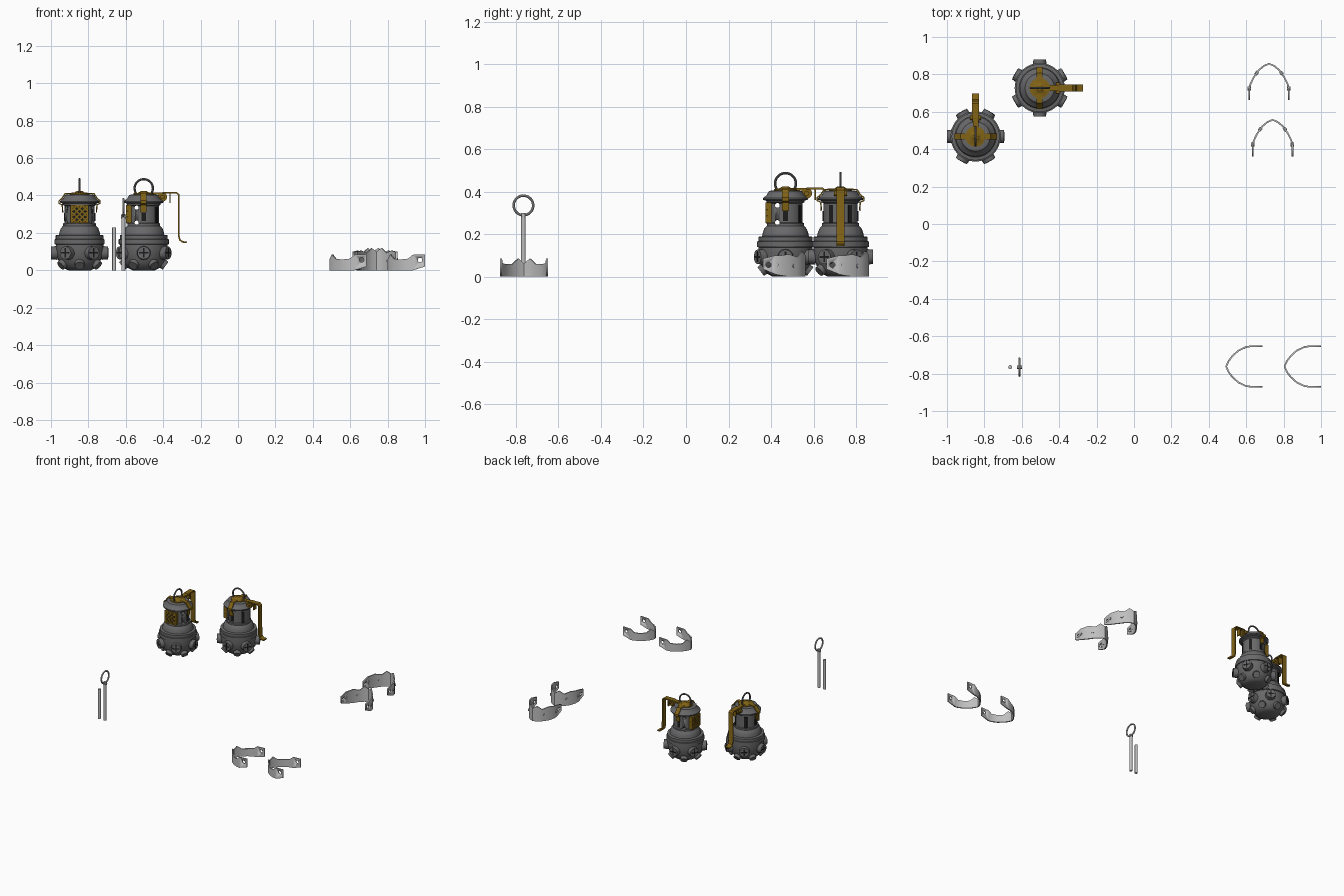
import bpy, bmesh, math
from mathutils import Matrix, Vector

if "Cube" in bpy.data.objects:
    bpy.data.objects.remove(bpy.data.objects["Cube"])

def material(name, rgb):
    m = bpy.data.materials.new(name)
    m.diffuse_color = (*rgb, 1)
    m.use_nodes = True
    m.node_tree.nodes["Principled BSDF"].inputs["Base Color"].default_value = m.diffuse_color
    return m

GREY = material("gunmetal grey", (0.14, 0.14, 0.145))
GOLD = material("aged brass", (0.22, 0.125, 0.008))
LIGHT = material("light steel", (0.52, 0.52, 0.52))
BLACK = material("slot black", (0.012, 0.012, 0.012))
I = Matrix.Identity(4)

def finish(name, bm, mat, M=I, angle=32):
    bmesh.ops.recalc_face_normals(bm, faces=bm.faces)
    for f in bm.faces:
        f.smooth = True
    for e in bm.edges:
        e.smooth = e.is_manifold and e.calc_face_angle(0) < math.radians(angle)
    bm.transform(M)
    me = bpy.data.meshes.new(name)
    bm.to_mesh(me)
    bm.free()
    me.materials.append(mat)
    ob = bpy.data.objects.new(name, me)
    bpy.context.collection.objects.link(ob)
    return ob

def apply(ob):
    dg = bpy.context.evaluated_depsgraph_get()
    me = bpy.data.meshes.new_from_object(ob.evaluated_get(dg))
    ob.modifiers.clear()
    ob.data = me

def cut(ob, cutter):
    b = ob.modifiers.new("cut", 'BOOLEAN')
    b.operation, b.object = 'DIFFERENCE', cutter
    cutter.hide_render = True
    apply(ob)
    bpy.data.objects.remove(cutter)

def lathe(prof, n=40):
    bm = bmesh.new()
    rings = [[bm.verts.new((r * math.cos(a), r * math.sin(a), z))
              for a in (2 * math.pi * k / n for k in range(n))] for r, z in prof]
    for a, b in zip(rings, rings[1:]):
        for k in range(n):
            bm.faces.new((a[k], a[(k + 1) % n], b[(k + 1) % n], b[k]))
    bm.faces.new(rings[0])
    bm.faces.new(rings[-1])
    return bm

def cyl(bm, p, d, r, h, r2=None, n=20):
    M = Matrix.Translation(p) @ Vector(d).to_track_quat('Z', 'Y').to_matrix().to_4x4()
    bmesh.ops.create_cone(bm, cap_ends=True, segments=n, radius1=r,
                          radius2=r if r2 is None else r2, depth=h, matrix=M)
    return M

def box(bm, size, M):
    bmesh.ops.create_cube(bm, size=1, matrix=M @ Matrix.Diagonal((*size, 1)))

def torus(R, r, n=36, m=10):
    # ring in the local XZ plane
    bm = bmesh.new()
    g = [[bm.verts.new(((R + r * math.cos(b)) * math.cos(a), r * math.sin(b),
                        (R + r * math.cos(b)) * math.sin(a)))
          for b in (2 * math.pi * j / m for j in range(m))]
         for a in (2 * math.pi * i / n for i in range(n))]
    for i in range(n):
        for j in range(m):
            bm.faces.new((g[i][j], g[(i + 1) % n][j], g[(i + 1) % n][(j + 1) % m], g[i][(j + 1) % m]))
    return bm

def strip(name, low, high, mat, thick, M):
    # thin sheet between two rails
    bm = bmesh.new()
    a, b = [bm.verts.new(p) for p in low], [bm.verts.new(p) for p in high]
    for i in range(len(a) - 1):
        bm.faces.new((a[i], a[i + 1], b[i + 1], b[i]))
    ob = finish(name, bm, mat, M)
    s = ob.modifiers.new("thickness", 'SOLIDIFY')
    s.thickness, s.offset = thick, 0
    apply(ob)
    return ob

def ribbon(name, pts, width, thick, M):
    return strip(name, [(x, -width / 2, z) for x, z in pts],
                 [(x, width / 2, z) for x, z in pts], GOLD, thick, M)

def rotz(deg):
    return Matrix.Rotation(math.radians(deg), 4, 'Z')

def canister(tag, x, y, turn):
    M = Matrix.Translation((x, y, 0)) @ rotz(turn)
    # rounded bowl with stepped belt and shoulder
    finish(tag + "_bowl", lathe([(.06, 0), (.085, .012), (.108, .04), (.121, .075), (.127, .11),
                                 (.127, .138), (.134, .14), (.134, .165), (.128, .167), (.128, .187),
                                 (.11, .19), (.107, .205), (.1, .225), (.088, .238), (.07, .24)]), GREY, M)
    # neck with cross-drilled pin holes
    neck = finish(tag + "_neck", lathe([(.07, .235), (.088, .235), (.088, .25), (.081, .254),
                                        (.081, .345), (.09, .35), (.09, .365), (.07, .368)]), GREY, M)
    bm = bmesh.new()
    for z in (.255, .335):
        cyl(bm, (-.038, 0, z), (0, 1, 0), .011, .4)
    cut(neck, finish("hole_cutter", bm, GREY, M))
    # flared cap
    finish(tag + "_cap", lathe([(.085, .355), (.106, .362), (.106, .369), (.088, .384),
                                (.078, .402), (.06, .406)]), GREY, M)
    finish(tag + "_cap_disc", lathe([(.054, .4), (.054, .412), (.028, .415), (.014, .425), (.01, .425)]), GOLD, M)
    # carrying ring
    finish(tag + "_ring", torus(.049, .006), GREY, M @ Matrix.Translation((0, 0, .438)))
    # upper nubs, tilted lower nubs, cross slots
    bm, slots = bmesh.new(), bmesh.new()
    for k in range(6):
        a = math.radians(30 + 60 * k)
        d = Vector((math.cos(a), math.sin(a), 0))
        T = cyl(bm, d * .135 + Vector((0, 0, .093)), d, .037, .034, .034)
        for s in ((.05, .009, .003), (.009, .05, .003)):
            box(slots, s, T @ Matrix.Translation((0, 0, .017)))
        a -= math.radians(30)
        d = Vector((math.cos(a), math.sin(a), -.75)).normalized()
        cyl(bm, Vector((math.cos(a) * .103, math.sin(a) * .103, .034)), d, .028, .034, .025)
    finish(tag + "_nubs", bm, GREY, M)
    finish(tag + "_nub_slots", slots, BLACK, M)
    # neck slots beside the lever and below the straps
    bm = bmesh.new()
    for a, z, h in ((33, .295, .085), (-33, .295, .085), (90, .285, .045), (-90, .285, .045)):
        box(bm, (.006, .022, h), rotz(a) @ Matrix.Translation((.081, 0, z)))
    finish(tag + "_neck_slots", bm, BLACK, M)
    # side straps over the cap
    for i, a in enumerate((90, -90)):
        ribbon(tag + "_strap_%d" % i, [(.03, .412), (.078, .409), (.092, .387), (.11, .371),
                                       (.11, .358), (.093, .35), (.09, .31)], .032, .007, M @ rotz(a))
    # lattice window opposite the lever
    P = M @ rotz(180) @ Matrix.Translation((.088, 0, .3))
    bm = bmesh.new()
    for s in (-1, 1):
        box(bm, (.03, .01, .095), Matrix.Translation((-.008, s * .043, 0)))
        box(bm, (.026, .095, .01), Matrix.Translation((-.006, 0, s * .043)))
        for o in (-.042, -.021, 0, .021, .042):
            L = .112 - abs(o) * 1.5
            box(bm, (.006, .007, L), Matrix.Translation((0, o * .7, o * s * .7))
                @ Matrix.Rotation(s * math.pi / 4, 4, 'X'))
    finish(tag + "_window_lattice", bm, GOLD, P)
    bm = bmesh.new()
    box(bm, (.004, .08, .08), Matrix.Translation((-.004, 0, 0)))
    finish(tag + "_window_back", bm, BLACK, P)
    # hinge and lever
    bm = bmesh.new()
    cyl(bm, (.1, 0, .392), (0, 1, 0), .025, .034)
    cyl(bm, (.1, 0, .392), (0, 1, 0), .012, .06)
    box(bm, (.07, .03, .012), Matrix.Translation((.06, 0, .41)))
    box(bm, (.006, .03, .055), Matrix.Translation((.14, 0, .388)))
    finish(tag + "_hinge", bm, GOLD, M)
    ribbon(tag + "_lever", [(.1, .414), (.175, .414), (.186, .405), (.187, .185), (.193, .163),
                            (.207, .152), (.23, .149)], .038, .009, M)

canister("canister_left", -.847, .468, 90)
canister("canister_right", -.504, .727, 0)

# open clamps: half outline from the apex as (depth, half width, bottom, top)
LOW = [(0, 0, 0, .06), (.012, .028, 0, .085), (.032, .055, 0, .06), (.065, .085, 0, .058),
       (.105, .104, 0, .062), (.13, .108, 0, .083), (.195, .108, .02, .085)]
TALL = [(0, 0, 0, .1), (.012, .028, 0, .118), (.035, .055, 0, .092), (.075, .083, 0, .105),
        (.11, .1, .005, .1), (.135, .106, .01, .1), (.195, .106, .035, .085)]

def clamp(name, half, x, y, turn):
    M = Matrix.Translation((x, y, 0)) @ rotz(turn)
    pts = [(u, -v, a, b) for u, v, a, b in half[:0:-1]] + half
    ob = strip(name, [(u, v, a) for u, v, a, b in pts], [(u, v, b) for u, v, a, b in pts], LIGHT, .009, M)
    bm = bmesh.new()
    cyl(bm, (.168, 0, .055), (0, 1, 0), .012, .4)
    cut(ob, finish("hole_cutter", bm, LIGHT, M))
    if half is TALL:  # small rivets
        bm = bmesh.new()
        for s in (-1, 1):
            cyl(bm, (.05, s * .066, .05), (-.6, s * .75, 0), .01, .018, n=12)
            cyl(bm, (.132, s * .106, .055), (0, 1, 0), .01, .018, n=12)
        finish(name + "_rivets", bm, LIGHT, M)

clamp("low_clamp_a", LOW, .493, -.762, 0)
clamp("low_clamp_b", LOW, .805, -.762, 0)
clamp("tall_clamp_a", TALL, .722, .857, -90)
clamp("tall_clamp_b", TALL, .741, .557, -90)

# plain pin and ring pin
bm = bmesh.new()
cyl(bm, (-.662, -.765, .115), (0, 0, 1), .0105, .23)
finish("plain_pin", bm, LIGHT)
bm = bmesh.new()
cyl(bm, (-.613, -.765, .15), (0, 0, 1), .0105, .3)
cyl(bm, (-.613, -.765, .287), (1, 0, 0), .009, .026, n=12)
finish("ring_pin", bm, LIGHT)
finish("pin_ring", torus(.046, .006), LIGHT, Matrix.Translation((-.613, -.765, .335)) @ rotz(90))
